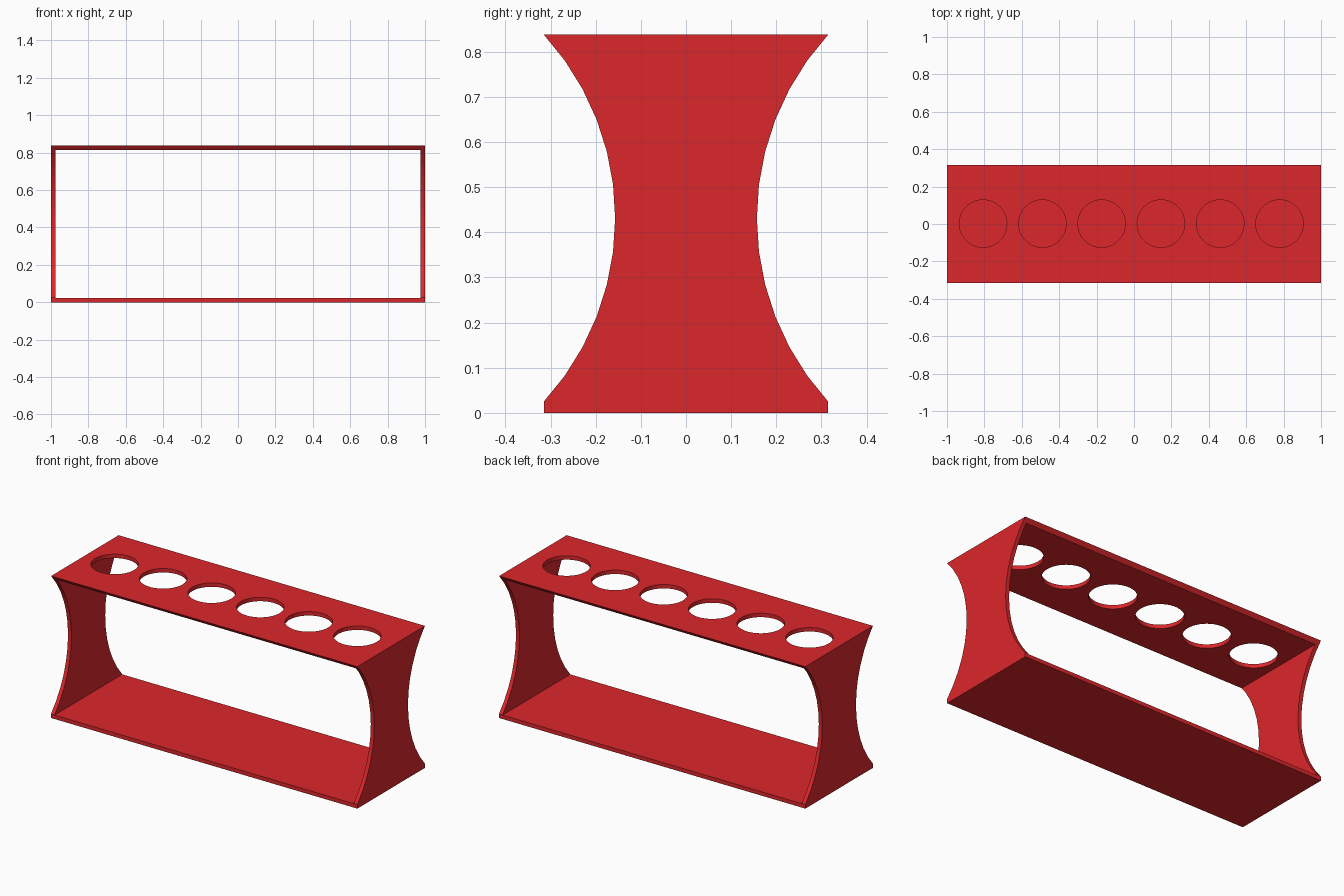
import bpy, bmesh, math

if "Cube" in bpy.data.objects:
    bpy.data.objects.remove(bpy.data.objects["Cube"])

HEIGHT, HALF_W, WALL = 0.838, 0.315, 0.023
ARC_Z0, WAIST = 0.025, 0.157


def make_object(name, bm):
    bmesh.ops.recalc_face_normals(bm, faces=bm.faces)
    mesh = bpy.data.meshes.new(name)
    bm.to_mesh(mesh)
    bm.free()
    obj = bpy.data.objects.new(name, mesh)
    bpy.context.collection.objects.link(obj)
    return obj


def prism(name, profile, axis, start, length):
    """Extrude a closed 2D profile along x (yz profile) or z (xy profile)."""
    bm = bmesh.new()
    place = (lambda a, b: (start, a, b)) if axis == 'X' else (lambda a, b: (a, b, start))
    face = bm.faces.new([bm.verts.new(place(a, b)) for a, b in profile])
    top = bmesh.ops.extrude_face_region(bm, geom=[face])['geom']
    offset = (length, 0, 0) if axis == 'X' else (0, 0, length)
    bmesh.ops.translate(bm, vec=offset, verts=[g for g in top if isinstance(g, bmesh.types.BMVert)])
    return make_object(name, bm)


def cut(target, cutter):
    cutter.hide_render = True
    mod = target.modifiers.new(cutter.name, 'BOOLEAN')
    mod.operation, mod.solver, mod.object = 'DIFFERENCE', 'EXACT', cutter
    bpy.context.view_layer.objects.active = target
    bpy.ops.object.modifier_apply(modifier=mod.name)
    bpy.data.objects.remove(cutter)


# Waisted body: circular arc on each long side, 12 segments
half = (HEIGHT - ARC_Z0) / 2
sag = HALF_W - WAIST
radius = (half ** 2 + sag ** 2) / (2 * sag)
sweep = math.asin(half / radius)
arc = []
for i in range(13):
    a = -sweep + 2 * sweep * i / 12
    arc.append((WAIST + radius * (1 - math.cos(a)), ARC_Z0 + half + radius * math.sin(a)))
right = [(HALF_W, 0)] + arc
rack = prism("tube_rack", right + [(-y, z) for y, z in reversed(right)], 'X', -1, 2)

# Open middle between base, top and end walls
x = 1 - WALL
cut(rack, prism("opening_cutter", [(-x, -0.5), (x, -0.5), (x, 0.5), (-x, 0.5)],
                'Z', WALL, HEIGHT - 2 * WALL))

# Six round holes through the top plate
for n in range(6):
    cx = -0.807 + 0.317 * n
    ring = [(cx + 0.127 * math.cos(math.tau * k / 64), 0.002 + 0.127 * math.sin(math.tau * k / 64))
            for k in range(64)]
    cut(rack, prism("hole_cutter", ring, 'Z', HEIGHT - 0.1, 0.2))

# Red finish
red = bpy.data.materials.new("red")
red.diffuse_color = (0.72, 0.02, 0.025, 1)
red.use_nodes = True
red.node_tree.nodes["Principled BSDF"].inputs["Base Color"].default_value = red.diffuse_color
rack.data.materials.clear()
rack.data.materials.append(red)
for p in rack.data.polygons:
    p.material_index = 0

bpy.ops.object.select_all(action='DESELECT')
rack.select_set(True)
bpy.context.view_layer.objects.active = rack
bpy.ops.object.shade_smooth_by_angle(angle=math.radians(30))
